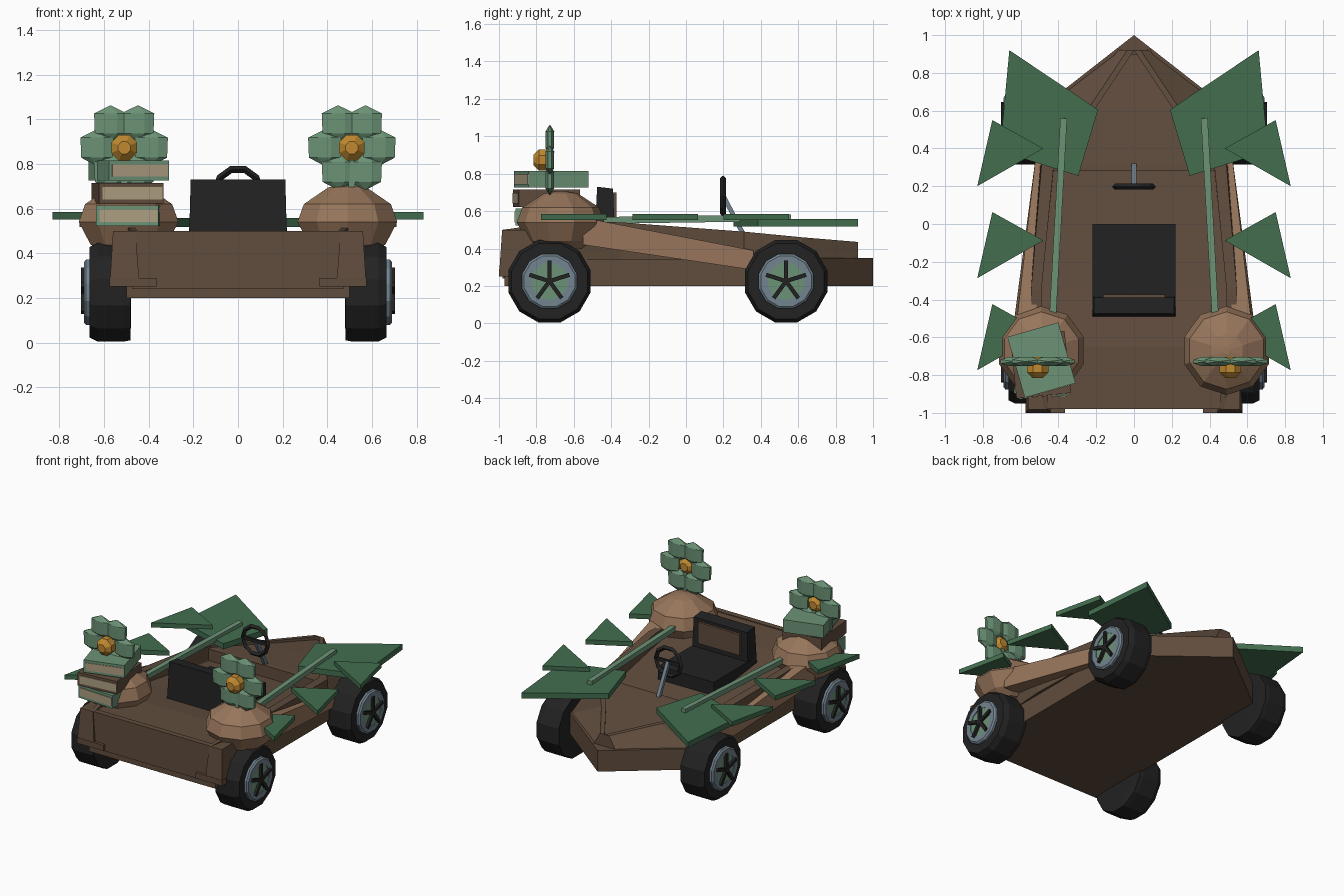
import bpy, bmesh, math
from mathutils import Matrix, Vector

if "Cube" in bpy.data.objects:
    bpy.data.objects.remove(bpy.data.objects["Cube"])

def material(name, rgb):
    m = bpy.data.materials.new(name)
    m.diffuse_color = (*rgb, 1)
    m.use_nodes = True
    m.node_tree.nodes["Principled BSDF"].inputs["Base Color"].default_value = m.diffuse_color
    return m

BARK = material("dark bark brown", (.118, .074, .047))
WOOD = material("light wood brown", (.31, .18, .105))
BLACK = material("soft black", (.016, .016, .016))
PALE = material("pale green", (.15, .29, .18))
LEAF = material("leaf green", (.055, .155, .078))
STEEL = material("blue grey", (.17, .23, .28))
GOLD = material("golden orange", (.52, .25, .03))
PAPER = material("paper cream", (.42, .34, .22))

def loft(name, rings, mat, matrix=None):
    """Join equal rings of points and cap both ends."""
    bm = bmesh.new()
    vs = [[bm.verts.new(p) for p in r] for r in rings]
    n = len(rings[0])
    for a, b in zip(vs, vs[1:]):
        for i in range(n):
            bm.faces.new((a[i], a[(i + 1) % n], b[(i + 1) % n], b[i]))
    bm.faces.new(vs[0])
    bm.faces.new(vs[-1])
    if matrix:
        bm.transform(matrix)
    bmesh.ops.recalc_face_normals(bm, faces=bm.faces)
    me = bpy.data.meshes.new(name)
    bm.to_mesh(me)
    bm.free()
    me.materials.append(mat)
    ob = bpy.data.objects.new(name, me)
    bpy.context.collection.objects.link(ob)
    return ob

def prism(name, pts, z0, z1, mat, matrix=None):
    return loft(name, [[(x, y, z) for x, y in pts] for z in (z0, z1)], mat, matrix)

def box(name, x0, x1, y0, y1, z0, z1, mat, matrix=None):
    return prism(name, [(x0, y0), (x1, y0), (x1, y1), (x0, y1)], z0, z1, mat, matrix)

def lathe(name, prof, n, mat, matrix):
    """Turn (radius, height) pairs around z."""
    rings = [[(r * math.cos(2 * math.pi * (i + .5) / n), r * math.sin(2 * math.pi * (i + .5) / n), h)
              for i in range(n)] for r, h in prof]
    return loft(name, rings, mat, matrix)

def bar(name, a, b, w, mat):
    a, b = Vector(a), Vector(b)
    d = b - a
    m = Matrix.Translation(a) @ d.to_track_quat('Z', 'Y').to_matrix().to_4x4()
    return box(name, -w, w, -w, w, 0, d.length, mat, m)

T = Matrix.Translation

# hull base with pointed nose
prism("hull_base", [(0, 1), (.5, .61), (.5, -.97), (-.5, -.97), (-.5, .61)], .2, .35, BARK)

# hood, dashboard edge and floor panels
def panel(name, secs):
    loft(name, [[(-x, y, .3), (x, y, .3), (x, y, z), (-x, y, z)] for y, x, z in secs], BARK)
panel("hood", [(.9, .03, .415), (.62, .22, .445), (.31, .44, .475), (.28, .44, .475)])
panel("cockpit_floor", [(.3, .45, .39), (-.35, .5, .455), (-.65, .5, .49), (-.975, .475, .495)])

# tail wall
box("tail_wall", -.475, .475, -.98, -.94, .24, .5, BARK)

# seat
box("seat_cushion", -.22, .22, -.42, 0, .4, .515, BLACK)
loft("seat_back", [[(-.22, -.49, .44), (.22, -.49, .44), (.22, -.38, .44), (-.22, -.38, .44)],
                   [(-.212, -.475, .73), (.212, -.475, .73), (.212, -.39, .72), (-.212, -.39, .72)]], BLACK)
box("seat_back_panel", -.165, .165, -.395, -.372, .55, .7, BARK)

# steering wheel and column
bpy.ops.mesh.primitive_torus_add(major_segments=10, minor_segments=4, major_radius=.1, minor_radius=.016,
                                 location=(0, .198, .68), rotation=(math.pi / 2, 0, 0))
ring = bpy.context.object
ring.name = "steering_wheel"
ring.data.materials.append(BLACK)
box("steering_bar", -.1, .1, .19, .206, .668, .692, BLACK)
bar("steering_column", (0, .2, .68), (0, .31, .47), .012, STEEL)

LEAVES = [(.75, .55), (.48, .40), (.83, .20)]
for s, side in ((1, "right"), (-1, "left")):
    flip = Matrix.Scale(s, 4, (1, 0, 0))

    # raised side rail from nose to tail: y, foot, outer top, inner top, height
    rail = [(.92, .09, .035, .0, .435), (.62, .485, .235, .2, .46), (.31, .5, .49, .425, .49),
            (-.35, .52, .545, .49, .54), (-.65, .5, .54, .49, .545), (-.98, .48, .475, .45, .5)]
    loft(side + "_rail", [[(f, y, .34), (o, y, z), (i, y, z), (i, y, .34)] for y, f, o, i, z in rail], BARK, flip)

    # tapering wooden side beam
    loft(side + "_side_beam", [[(.40, .36, .285), (.52, .36, .285), (.52, .36, .39), (.42, .36, .39)],
                               [(.5, -.55, .42), (.64, -.55, .42), (.625, -.55, .565), (.53, -.55, .565)]], WOOD, flip)

    # rear corner post and foot
    loft(side + "_rear_post", [[(.44, -1, .25), (.575, -1, .25), (.575, -.93, .25), (.44, -.93, .25)],
                               [(.46, -.983, .5), (.56, -.983, .5), (.56, -.75, .5), (.46, -.75, .5)]], BARK, flip)
    box(side + "_post_foot", .365, .575, -1, -.95, .25, .29, BARK, flip)

    # round wooden bulb
    lathe(side + "_bulb", [(.12, .4), (.18, .44), (.235, .54), (.205, .62), (.09, .695), (.02, .708)], 10, WOOD,
          flip @ T((.49, -.67, 0)))

    # flower: stem, six faceted petals, centre
    bar(side + "_flower_stem", (s * .51, -.73, .68), (s * .51, -.73, .88), .014, PALE)
    for k in range(6):
        a = math.radians(60 * k)
        lathe(side + "_petal", [(.004, -.08), (.076, -.045), (.08, .045), (.004, .08)], 8, PALE,
              flip @ T((.51 + .122 * math.cos(a), -.728, .873 + .125 * math.sin(a))) @ Matrix.Diagonal((1, .32, 1, 1)))
    lathe(side + "_flower_centre", [(.03, -.05), (.062, -.02), (.062, .03), (.03, .06)], 8, GOLD,
          flip @ T((.51, -.755, .873)) @ Matrix.Rotation(math.pi / 2, 4, 'X'))

    # branch with leaves
    bar(side + "_branch", (s * .43, -.48, .55), (s * .372, .56, .565), .018, PALE)
    prism(side + "_large_leaf", [(.66, .92), (.19, .605), (.295, .255), (.71, .385)], .517, .557, LEAF, flip)
    for k in range(3):
        prism(side + "_small_leaf", [(x, y - .487 * k) for x, y in LEAVES], .552, .585, LEAF, flip)

    # wheels: tyre, rim, hub disc, five spokes
    for y, end in ((-.73, "rear"), (.535, "front")):
        m = flip @ T((0, y, .225)) @ Matrix.Rotation(math.pi / 2, 4, 'Y')
        nm = side + "_" + end
        lathe(nm + "_tyre", [(.15, .48), (.223, .482), (.228, .51), (.228, .63), (.21, .665), (.15, .665)], 12, BLACK, m)
        lathe(nm + "_rim", [(.152, .65), (.152, .68), (.14, .69), (.1, .69), (.1, .65)], 12, STEEL, m)
        lathe(nm + "_hub_disc", [(.102, .65), (.102, .685)], 12, PALE, m)
        for k in range(5):
            box(nm + "_spoke", -.112, .01, -.011, .011, .66, .703, BLACK,
                m @ Matrix.Rotation(2 * math.pi * k / 5, 4, 'Z'))

# stacked books: name, centre, half sizes, turn, heights, cover
for nm, cx, cy, hx, hy, turn, z0, z1, mat in (
        ("lower_book", -.487, -.745, .14, .16, -3, .522, .615, PALE),
        ("middle_book", -.495, -.745, .145, .165, 6, .622, .715, BARK),
        ("top_book", -.49, -.72, .14, .167, 16, .725, .815, PALE)):
    m = T((cx, cy, 0)) @ Matrix.Rotation(math.radians(turn), 4, 'Z')
    box(nm, -hx, hx, -hy, hy, z0, z1, mat, m)
    box(nm + "_pages", -hx + .015, hx - .005, -hy - .004, -hy + .004, z0 + .018, z1 - .018, PAPER, m)
